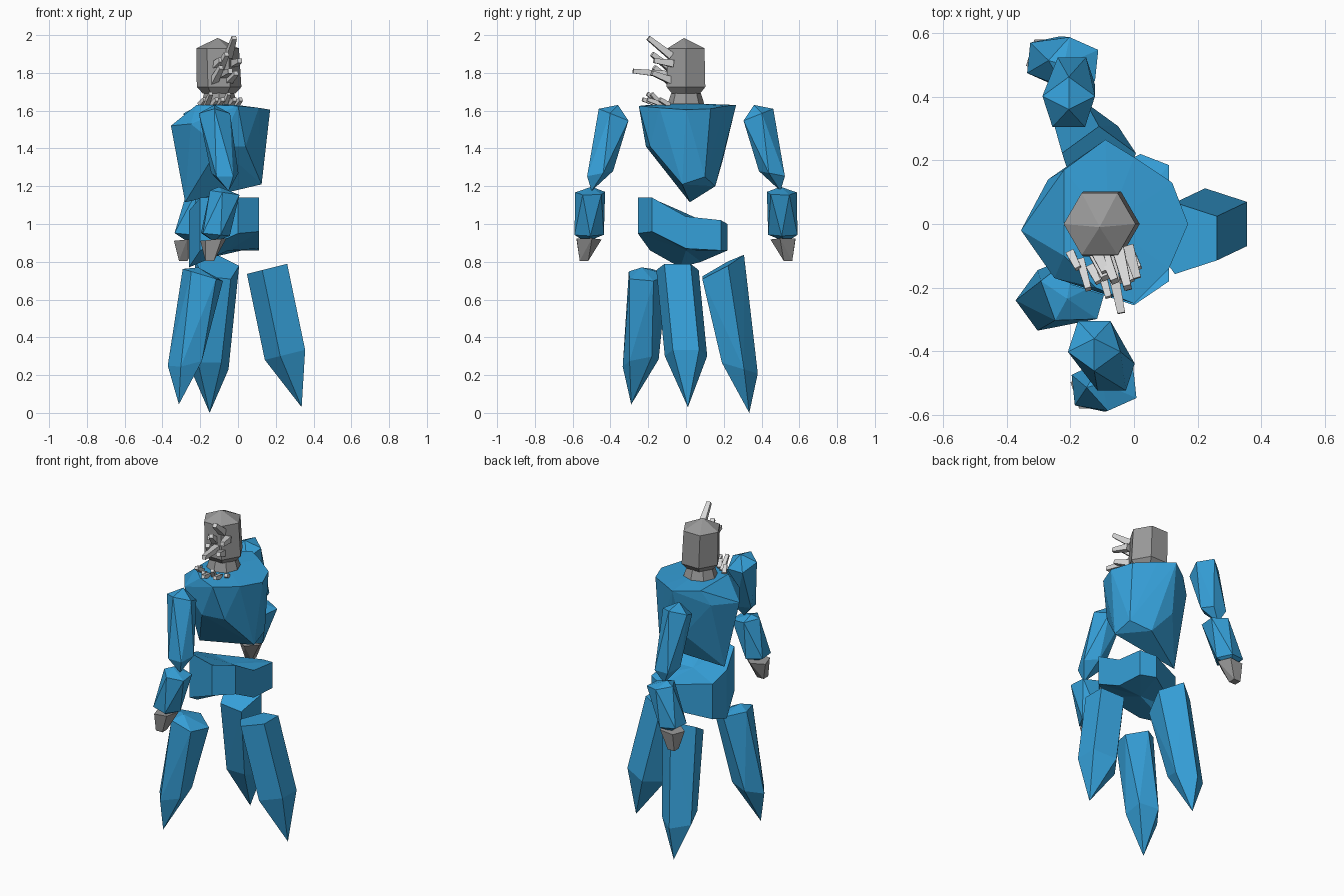
import bpy, bmesh, math
from mathutils import Vector


def material(name, r, g, b):
    m = bpy.data.materials.new(name)
    m.diffuse_color = (r, g, b, 1)
    return m


BLUE = material("blue stone", 0.036, 0.35, 0.69)
GREY = material("grey stone", 0.32, 0.32, 0.32)
PALE = material("pale crystal", 0.68, 0.68, 0.68)


def finish(name, bm, mat):
    bmesh.ops.recalc_face_normals(bm, faces=bm.faces)
    me = bpy.data.meshes.new(name)
    bm.to_mesh(me)
    bm.free()
    me.materials.append(mat)
    ob = bpy.data.objects.new(name, me)
    bpy.context.collection.objects.link(ob)
    return ob


def hull(name, pts, mat):
    """Faceted convex rock around a set of points."""
    bm = bmesh.new()
    verts = [bm.verts.new(p) for p in pts]
    res = bmesh.ops.convex_hull(bm, input=verts)
    junk = {g for k in ("geom_interior", "geom_unused") for g in res[k]
            if isinstance(g, bmesh.types.BMVert)}
    bmesh.ops.delete(bm, geom=list(junk), context='VERTS')
    return finish(name, bm, mat)


def ring(c, r, n=5, rot=0.0, tilt=(0, 0)):
    """Polygon ring around c; tilt is the slope of z along x and y."""
    out = []
    for i in range(n):
        a = math.radians(rot) + 2 * math.pi * i / n
        dx, dy = r * math.cos(a), r * math.sin(a)
        out.append((c[0] + dx, c[1] + dy, c[2] + dx * tilt[0] + dy * tilt[1]))
    return out


def spike(name, a, b, r0=0.027, r1=0.017):
    """Four-sided tapered crystal from a to b."""
    a, b = Vector(a), Vector(b)
    q = (b - a).to_track_quat('Z', 'Y')
    pts = []
    for c, r in ((a, r0), (b, r1)):
        pts += [c + q @ Vector(p) for p in ring((0, 0, 0), r, 4, 45)]
    hull(name, pts, PALE)


# Chest
hull("chest", [
    (-0.22, -0.10, 1.63), (-0.22, 0.17, 1.63), (-0.09, 0.265, 1.63),
    (0.0, 0.21, 1.625), (0.12, 0.13, 1.61), (0.17, 0, 1.605),
    (0.11, -0.14, 1.615), (0.0, -0.25, 1.625), (-0.12, -0.20, 1.63),
    (-0.08, 0, 1.64), (-0.355, -0.02, 1.52), (-0.27, 0.14, 1.54),
    (-0.25, -0.17, 1.53), (-0.10, -0.212, 1.41), (0.04, -0.19, 1.41),
    (0.125, -0.02, 1.21), (0.115, 0.10, 1.25), (0.0, 0.155, 1.20),
    (-0.12, 0.195, 1.34), (-0.28, 0.02, 1.115)], BLUE)

# Pelvis: wall of columns with uneven top and bottom (x, y, bottom, top)
cols = [(0.11, -0.18, 0.96, 1.14), (0.11, 0.0, 0.87, 1.04),
        (0.11, 0.185, 0.86, 1.02), (0.02, 0.22, 0.86, 1.00),
        (-0.24, 0.08, 0.80, 1.02), (-0.26, -0.03, 0.77, 1.07),
        (-0.20, -0.19, 0.86, 1.14), (0.0, -0.255, 0.95, 1.14)]
bm = bmesh.new()
low = [bm.verts.new((x, y, a)) for x, y, a, b in cols]
top = [bm.verts.new((x, y, b)) for x, y, a, b in cols]
cl, ct = bm.verts.new((-0.05, 0, 0.86)), bm.verts.new((-0.05, 0, 1.04))
for i in range(len(cols)):
    j = (i + 1) % len(cols)
    bm.faces.new((low[i], low[j], top[j], top[i]))
    bm.faces.new((low[j], low[i], cl))
    bm.faces.new((top[i], top[j], ct))
finish("pelvis", bm, BLUE)

# Three pointed legs: top ring, knee ring, tip
hull("leg_right", ring((0.165, -0.045, 0.765), 0.118, 5, 36, (0.25, 0))
     + ring((0.26, 0, 0.31), 0.118, 5, 36, (0.25, 0))
     + [(0.337, 0.01, 0.03)], BLUE)
hull("leg_front_left", ring((-0.185, -0.21, 0.73), 0.112, 5, 20, (-0.3, 0))
     + [(-0.21, -0.235, 0.77)]
     + ring((-0.272, -0.24, 0.27), 0.1, 5, 36, (0.2, 0.2))
     + [(-0.313, -0.29, 0.045)], BLUE)
hull("leg_back_left", ring((-0.11, 0.185, 0.77), 0.122, 5, 18, (-0.1, 0.55))
     + ring((-0.15, 0.275, 0.24), 0.105, 5, 18, (0, -0.3))
     + [(-0.15, 0.335, 0.0)], BLUE)

# Arms: upper arm, forearm and hand on each side
for side, s, xs in (("front", -1, (-0.125, -0.07, -0.05, -0.08, -0.125)),
                    ("back", 1, (-0.205, -0.195, -0.20, -0.20, -0.265))):
    x_sh, x_low, x_elb, x_fore, x_wrist = xs
    hull(side + "_upper_arm",
         ring((x_sh, s * 0.375, 1.575), 0.087, 5, s * 18, (0, s * 0.4))
         + [(x_sh, s * 0.36, 1.63)]
         + ring((x_low, s * 0.462, 1.265), 0.076, 5, s * 54, (0, -s * 0.2))
         + [(x_elb, s * 0.50, 1.175)], BLUE)
    hull(side + "_forearm",
         ring((x_fore + 0.015, s * 0.505, 1.165), 0.084, 5, s * 30, (-0.15, 0))
         + [(x_fore - 0.02, s * 0.5, 1.197)]
         + ring((x_wrist, s * 0.515, 0.945), 0.082, 5, s * 66, (-0.1, 0))
         + [(x_wrist, s * 0.53, 0.905)], BLUE)
    hull(side + "_hand",
         ring((x_wrist - 0.005, s * 0.52, 0.918), 0.073, 5, s * 54, (0.1, 0))
         + ring((x_wrist - 0.025, s * 0.54, 0.805), 0.032, 4, 45), GREY)

# Head and neck
hull("head", [(-0.108, -0.01, 1.985)]
     + ring((-0.108, 0, 1.93), 0.113, 6, 0)
     + ring((-0.10, 0, 1.725), 0.118, 6, 0)
     + ring((-0.10, 0, 1.69), 0.085, 6, 0), GREY)
hull("neck", ring((-0.10, 0, 1.72), 0.07, 8)
     + ring((-0.10, 0, 1.635), 0.097, 8), GREY)

# Crystals growing from the face
face = [((-0.05, -0.08, 1.89), (-0.02, -0.20, 1.985)),
        ((-0.08, -0.08, 1.79), (-0.04, -0.28, 1.81)),
        ((-0.02, -0.07, 1.85), (0.01, -0.17, 1.865)),
        ((-0.10, -0.08, 1.82), (-0.06, -0.18, 1.90)),
        ((-0.13, -0.08, 1.75), (-0.09, -0.17, 1.83)),
        ((-0.05, -0.08, 1.76), (-0.01, -0.18, 1.80)),
        ((-0.12, -0.08, 1.84), (-0.09, -0.15, 1.87))]
for i, (a, b) in enumerate(face):
    spike(f"face_crystal_{i + 1}", a, b)

# Crystals along the collar
for i in range(7):
    t = i / 6
    x = -0.20 + 0.19 * t
    y = -0.09 - 0.05 * math.sin(t * math.pi)
    z = 1.66 + 0.03 * (i % 3 == 1)
    spike(f"collar_crystal_{i + 1}", (x, y, 1.63),
          (x + 0.025, y - 0.05 - 0.04 * (i % 2), z), 0.019, 0.014)
